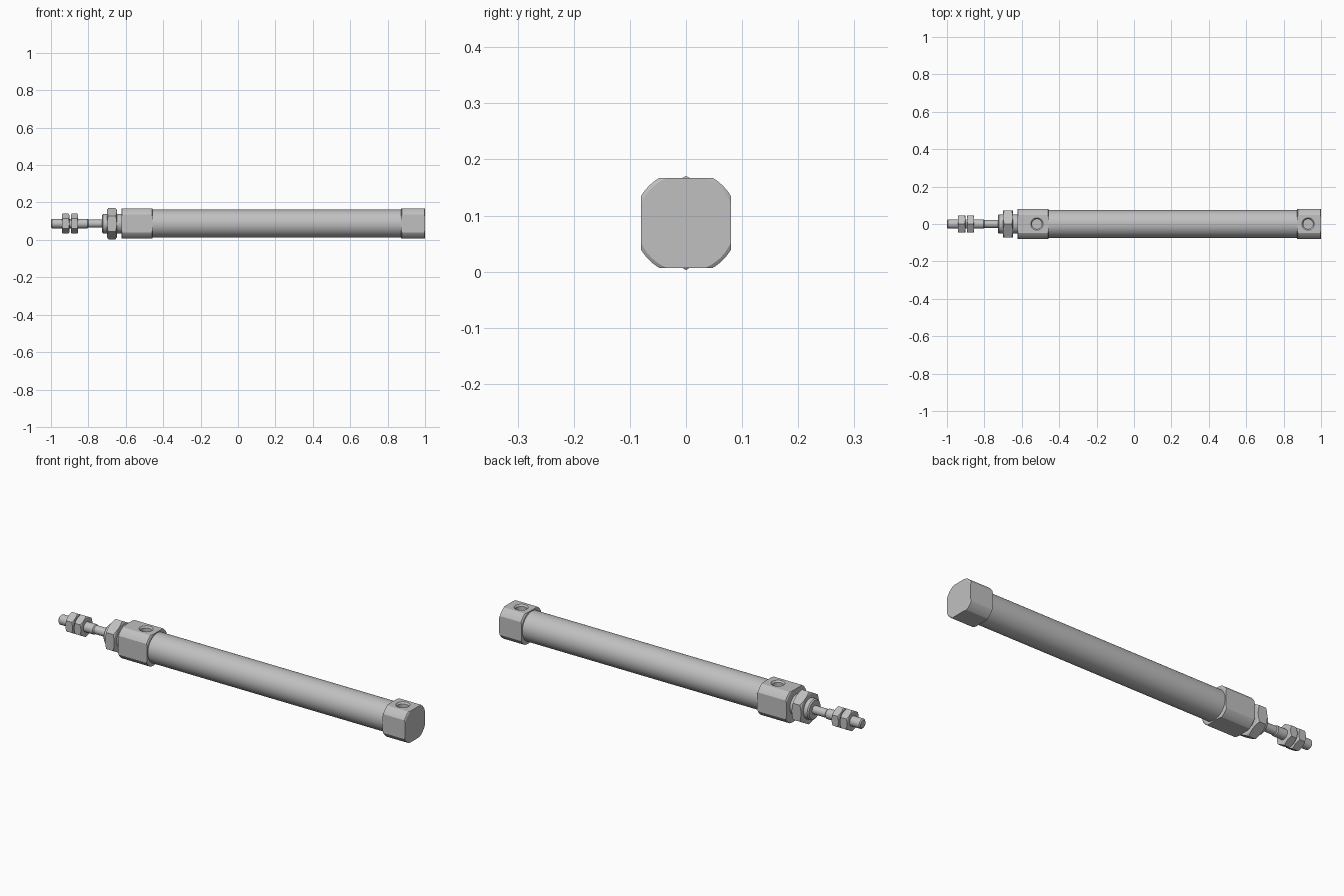
import bpy
import bmesh
from math import cos, sin, pi, sqrt, radians
from mathutils import Matrix, Vector

AXIS_Z = 0.087

old = bpy.data.objects.get("Cube")
if old:
    bpy.data.objects.remove(old, do_unlink=True)

steel = bpy.data.materials.new("brushed grey metal")
steel.use_nodes = True
GREY = (0.53, 0.53, 0.53, 1)
steel.diffuse_color = GREY
steel.node_tree.nodes["Principled BSDF"].inputs["Base Color"].default_value = GREY


def new_object(name, bm):
    bmesh.ops.recalc_face_normals(bm, faces=bm.faces)
    mesh = bpy.data.meshes.new(name)
    bm.to_mesh(mesh)
    bm.free()
    mesh.materials.append(steel)
    obj = bpy.data.objects.new(name, mesh)
    bpy.context.collection.objects.link(obj)
    return obj


def turned(name, profile, sides=64):
    """Solid of revolution about the long axis from (x, radius) points."""
    bm = bmesh.new()
    rings = []
    for x, r in profile:
        rings.append([bm.verts.new((x, r * sin(2 * pi * i / sides),
                                    AXIS_Z + r * cos(2 * pi * i / sides)))
                      for i in range(sides)])
    for a, b in zip(rings, rings[1:]):
        for i in range(sides):
            j = (i + 1) % sides
            bm.faces.new((a[i], a[j], b[j], b[i]))
    bm.faces.new(rings[0])
    bm.faces.new(rings[-1])
    return new_object(name, bm)


def boolean(obj, cutter, operation):
    cutter.hide_render = True
    mod = obj.modifiers.new("cut", "BOOLEAN")
    mod.operation = operation
    mod.solver = "EXACT"
    mod.object = cutter
    bpy.context.view_layer.objects.active = obj
    bpy.ops.object.modifier_apply(modifier=mod.name)
    bpy.data.objects.remove(cutter, do_unlink=True)


def smooth(obj):
    bpy.ops.object.select_all(action="DESELECT")
    obj.select_set(True)
    bpy.context.view_layer.objects.active = obj
    bpy.ops.object.shade_smooth_by_angle(angle=radians(20))


def chamfered(x0, x1, r, c, drop):
    return [(x0, r - drop), (x0 + c, r), (x1 - c, r), (x1, r - drop)]


def hex_nut(name, x0, x1, r, c):
    """Hexagon with a corner upward, corners turned off at both ends."""
    nut = turned(name, [(x0, r), (x1, r)], 6)
    flat = r * sqrt(3) / 2
    boolean(nut, turned("cutter", chamfered(x0, x1, r * 1.003, c, r - flat)), "INTERSECT")
    smooth(nut)


def end_block(name, x0, x1, port_x):
    """Square block with turned corners and a threaded port on top."""
    half, corner = 0.08, 0.0933
    bm = bmesh.new()
    bmesh.ops.create_cube(bm, size=1)
    bm.transform(Matrix.Translation(Vector(((x0 + x1) / 2, 0, AXIS_Z)))
                 @ Matrix.Diagonal((x1 - x0, 2 * half, 2 * half, 1)))
    block = new_object(name, bm)
    boolean(block, turned("cutter", chamfered(x0, x1, corner, 0.004, 0.006)), "INTERSECT")

    # Port: wide countersink down to a blind bore
    top = AXIS_Z + half
    bm = bmesh.new()
    rings = []
    for r, z in [(0.033, top + 0.02), (0.033, top), (0.026, top - 0.008), (0.026, top - 0.05)]:
        rings.append([bm.verts.new((port_x + r * cos(2 * pi * i / 40),
                                    r * sin(2 * pi * i / 40), z)) for i in range(40)])
    for a, b in zip(rings, rings[1:]):
        for i in range(40):
            j = (i + 1) % 40
            bm.faces.new((a[i], a[j], b[j], b[i]))
    bm.faces.new(rings[0])
    bm.faces.new(rings[-1])
    boolean(block, new_object("port_cutter", bm), "DIFFERENCE")
    smooth(block)


# Barrel and the two end blocks
smooth(turned("barrel", [(-0.46, 0.075), (0.875, 0.075)], 80))
end_block("rod_end_block", -0.623, -0.457, -0.519)
end_block("rear_end_block", 0.872, 1.0, 0.931)

# Mounting neck and its nut
smooth(turned("mounting_neck", [(-0.727, 0.046), (-0.721, 0.052), (-0.62, 0.052)]))
hex_nut("mounting_nut", -0.7, -0.648, 0.084, 0.007)

# Piston rod with threaded tip
smooth(turned("piston_rod", [(-1.0, 0.02), (-0.995, 0.025), (-0.805, 0.025),
                             (-0.8, 0.021), (-0.72, 0.021)], 48))
for label, start, end in [("outer", -0.942, -0.902), ("inner", -0.893, -0.855)]:
    hex_nut(label + "_rod_nut", start, end, 0.054, 0.005)
